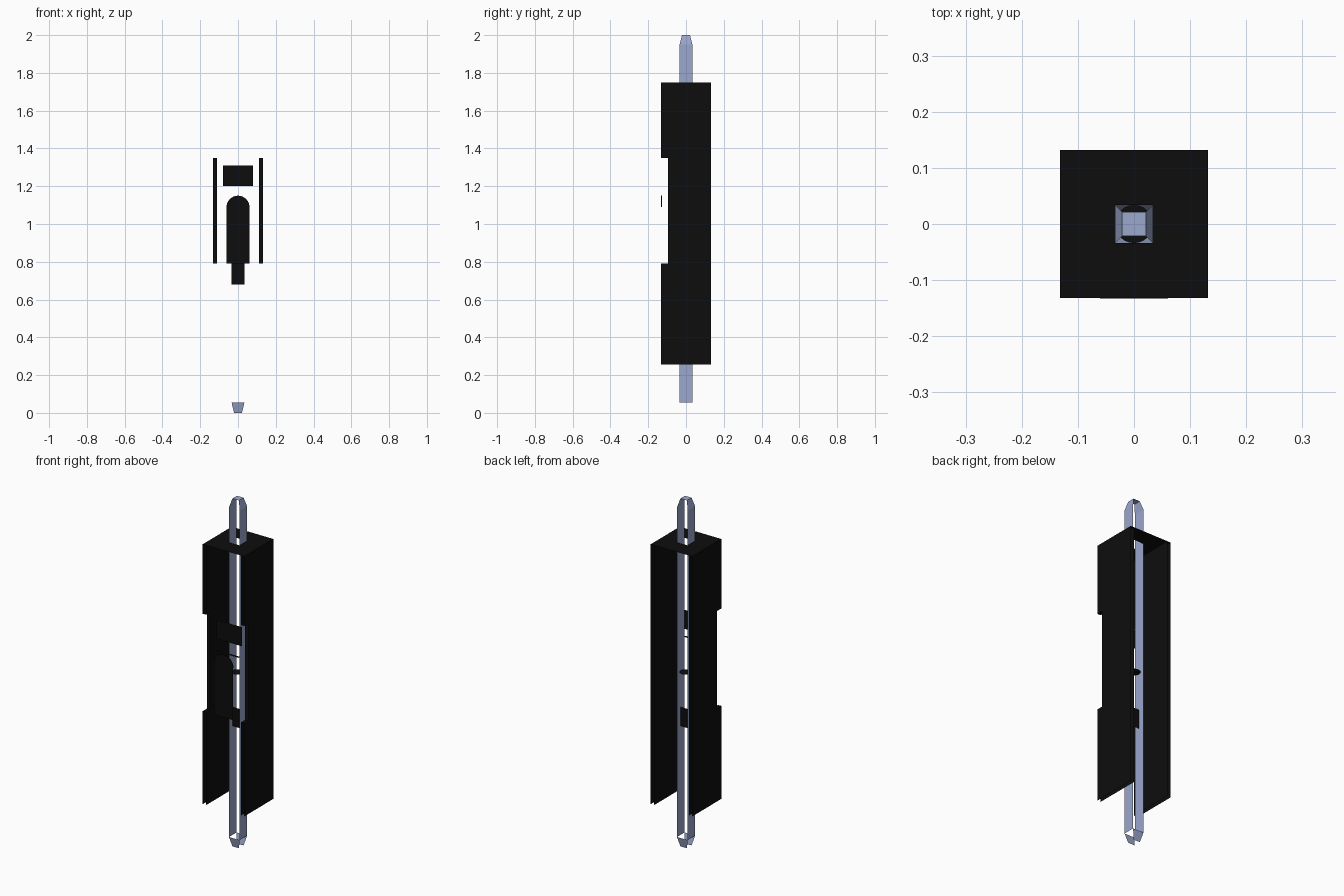
import bpy, math

if "Cube" in bpy.data.objects:
    bpy.data.objects.remove(bpy.data.objects["Cube"])

def material(name, color):
    m = bpy.data.materials.new(name)
    m.diffuse_color = color
    m.use_nodes = True
    m.node_tree.nodes["Principled BSDF"].inputs["Base Color"].default_value = m.diffuse_color
    return m

black = material("black_paint", (0.004, 0.004, 0.004, 1))
steel = material("pale_blue_grey", (0.33, 0.39, 0.61, 1))

def panels(name, polys, mat):
    """One object made of separate open sheet panels."""
    verts, faces = [], []
    for p in polys:
        faces.append(range(len(verts), len(verts) + len(p)))
        verts += p
    me = bpy.data.meshes.new(name)
    me.from_pydata(verts, [], [list(f) for f in faces])
    me.materials.append(mat)
    ob = bpy.data.objects.new(name, me)
    bpy.context.collection.objects.link(ob)
    return ob

def xz(x0, x1, y, z0, z1):
    return [(x0, y, z0), (x1, y, z0), (x1, y, z1), (x0, y, z1)]

def xy(x0, x1, y0, y1, z):
    return [(x0, y0, z), (x1, y0, z), (x1, y1, z), (x0, y1, z)]

R, T = 0.034, 0.021        # centre bar half width, tapered tip half width
W, IN = 0.132, 0.111       # housing outer and inner half width
Z0, Z1 = 0.255, 1.75       # housing height range
N0, N1, NY = 0.79, 1.35, -0.095   # front notch

# centre bar: two side sheets, tapered tip and foot
bar = [xy(-T, T, -T, T, 2.0)]
for s in (-1, 1):
    bar.append([(s*R, -R, 0.055), (s*R, R, 0.055), (s*R, R, 1.95), (s*R, -R, 1.95)])
    bar.append([(s*R, -R, 1.95), (s*R, R, 1.95), (s*T, T, 2.0), (s*T, -T, 2.0)])
    bar.append([(-R, s*R, 0.055), (R, s*R, 0.055), (T, s*T, 0), (-T, s*T, 0)])
panels("centre_bar", bar, steel)

# housing walls: double skins with a front notch, and the notch edges
profile = [(-W, Z0), (W, Z0), (W, Z1), (-W, Z1), (-W, N1), (NY, N1), (NY, N0), (-W, N0)]
for s, side in ((-1, "left"), (1, "right")):
    wall = [[(s*x, y, z) for y, z in profile] for x in (W, IN)]
    a, b = sorted((s*IN, s*W))
    wall.append(xz(a, b, NY, N0, N1))
    wall += [xy(a, b, -W, NY, z) for z in (N0, N1)]
    panels(side + "_wall", wall, black)

# housing top with a square opening for the bar
panels("housing_top", [xy(-W, -R, -W, W, Z1), xy(R, W, -W, W, Z1),
                       xy(-R, R, -W, -R, Z1), xy(-R, R, R, W, Z1)], black)

# arched tab on the front, with its thin curved rim
def arch(y):
    return [(0.061*math.cos(math.pi*i/16), y, 1.089 + 0.061*math.sin(math.pi*i/16))
            for i in range(17)]
f, k = arch(-0.133), arch(-0.128)
tab = [[(-0.061, -0.133, N0), (0.061, -0.133, N0)] + f]
tab += [[f[i], f[i+1], k[i+1], k[i]] for i in range(16)]
panels("arched_tab", tab, black)

# inner plates
panels("upper_plate", [xz(-0.08, 0.08, -0.08, 1.2, 1.31)], black)
panels("thin_ledge", [xy(-0.08, 0.08, -0.11, -0.095, 1.145)], black)
panels("lower_plate", [xz(-R, R, 0, 0.68, N0)], black)

# round disc inside the bar
panels("inner_disc", [[(R*math.cos(math.tau*i/24), R*math.sin(math.tau*i/24), 1.0)
                       for i in range(24)]], black)
